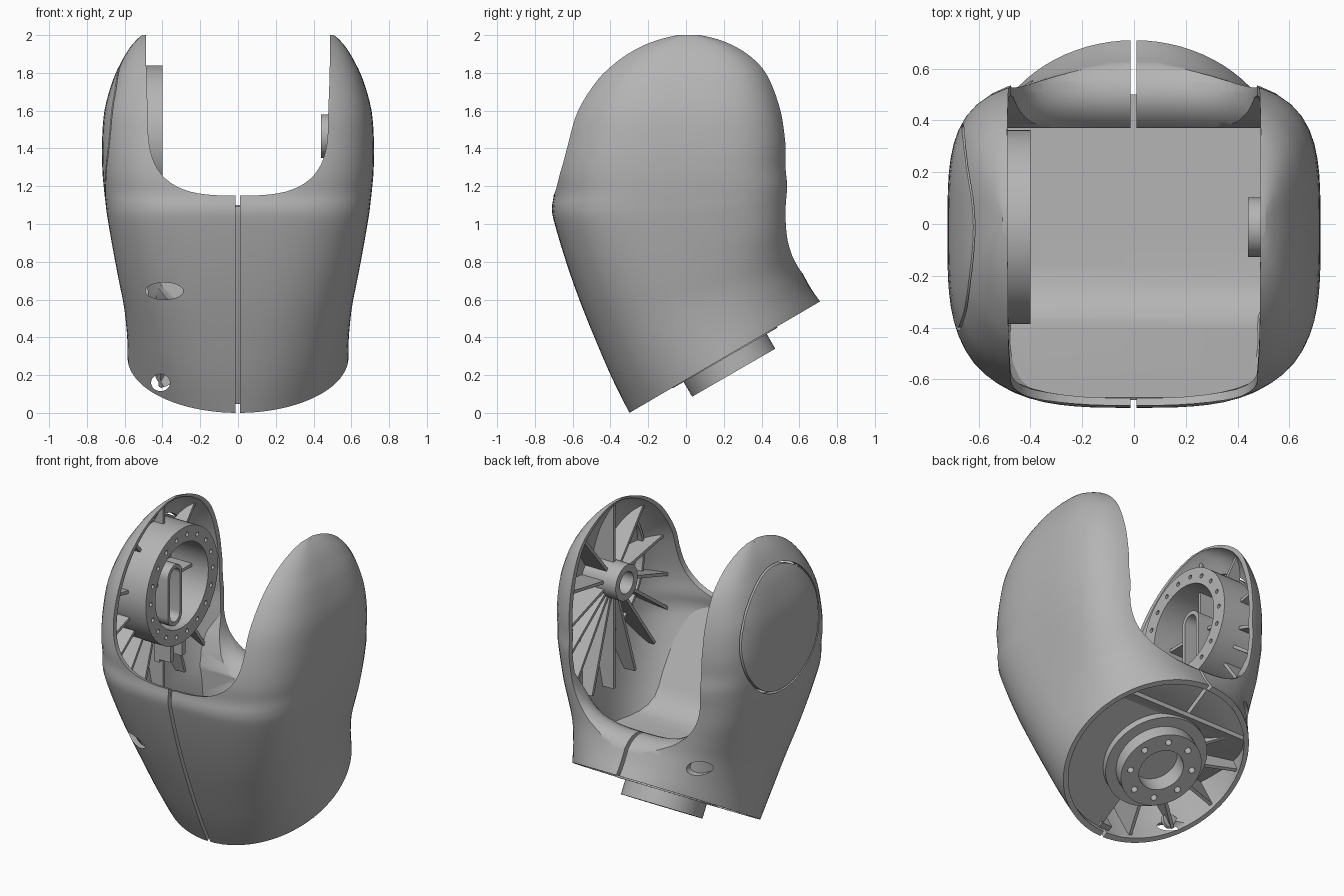
import bpy, bmesh
from math import sin, cos, pi, radians
from mathutils import Matrix, Vector

if "Cube" in bpy.data.objects:
    bpy.data.objects.remove(bpy.data.objects["Cube"])

grey = bpy.data.materials.new("casting_grey")
grey.use_nodes = True
grey.diffuse_color = (0.46, 0.46, 0.46, 1)
grey.node_tree.nodes["Principled BSDF"].inputs["Base Color"].default_value = grey.diffuse_color
parts = []


def finish(name, bm, part=True):
    bmesh.ops.recalc_face_normals(bm, faces=bm.faces)
    mesh = bpy.data.meshes.new(name)
    bm.to_mesh(mesh)
    bm.free()
    obj = bpy.data.objects.new(name, mesh)
    bpy.context.collection.objects.link(obj)
    obj.hide_render = not part
    if part:
        mesh.materials.append(grey)
        parts.append(obj)
    return obj


def boolean(obj, other, op="DIFFERENCE", keep=False):
    mod = obj.modifiers.new("cut", "BOOLEAN")
    mod.operation, mod.object, mod.solver = op, other, "EXACT"
    bpy.context.view_layer.objects.active = obj
    bpy.ops.object.modifier_apply(modifier=mod.name)
    if not keep:
        bpy.data.objects.remove(other)
    return obj


def skin(bm, rings, closed=False):
    n = len(rings[0])
    pairs = list(zip(rings, rings[1:])) + ([(rings[-1], rings[0])] if closed else [])
    for a, b in pairs:
        for i in range(n):
            j = (i + 1) % n
            bm.faces.new((a[i], a[j], b[j], b[i]))
    if not closed:
        bm.faces.new(rings[0])
        bm.faces.new(rings[-1])


def prism(name, pts, lo, hi, m, part=True):
    bm = bmesh.new()
    skin(bm, [[bm.verts.new(m @ Vector((x, y, z))) for x, y in pts] for z in (lo, hi)])
    return finish(name, bm, part)


def tube(name, r_in, r_out, lo, hi, m, part=True, seg=64):
    bm = bmesh.new()
    prof = ((r_in, lo), (r_out, lo), (r_out, hi), (r_in, hi))
    turns = [2 * pi * i / seg for i in range(seg)]
    skin(bm, [[bm.verts.new(m @ Vector((r * cos(a), r * sin(a), t))) for a in turns]
              for r, t in prof], closed=True)
    return finish(name, bm, part)


def plates(name, boxes, part=True):
    bm = bmesh.new()
    for lo, hi, m in boxes:
        lo, hi = Vector(lo), Vector(hi)
        mat = m @ Matrix.Translation((lo + hi) / 2) @ Matrix.Diagonal((*(hi - lo), 1))
        bmesh.ops.create_cube(bm, size=1, matrix=mat)
    return finish(name, bm, part)


def pins(name, count, ring, r, lo, hi, m):
    bm = bmesh.new()
    for i in range(count):
        a = 2 * pi * (i + 0.5) / count
        place = m @ Matrix.Translation((ring * cos(a), ring * sin(a), (lo + hi) / 2))
        bmesh.ops.create_cone(bm, cap_ends=True, segments=12, radius1=r, radius2=r,
                              depth=hi - lo, matrix=place)
    return finish(name, bm, False)


def ellipse(cx, cy, rx, ry, seg=32):
    return [(cx + rx * cos(2 * pi * i / seg), cy + ry * sin(2 * pi * i / seg)) for i in range(seg)]


# Body sections: front y, front z, back y, back z, half width
SECTIONS = [
    (-.30, 0, .71, .59, .585), (-.39, .18, .655, .67, .588), (-.485, .4, .605, .77, .605),
    (-.565, .6, .58, .87, .635), (-.635, .8, .565, .98, .665), (-.695, 1, .565, 1.1, .693),
    (-.71, 1.08, .57, 1.16, .702), (-.7, 1.16, .57, 1.22, .71), (-.635, 1.27, .525, 1.3, .718),
    (-.615, 1.42, .525, 1.43, .72), (-.565, 1.6, .5, 1.6, .707), (-.465, 1.76, .445, 1.76, .663),
    (-.36, 1.86, .375, 1.86, .617), (-.25, 1.93, .28, 1.93, .575), (-.14, 1.975, .18, 1.975, .537),
    (-.04, 2, .08, 2, .508)]


def expand(row):
    # Arm sections are given at the rim, so widen them to the virtual centre line
    yf, zf, yb, zb, w = row
    nf = 2 + 1.2 * min(1, max(0, zf))
    nb = 2 + 2 * min(1, max(0, (zb - .59) / .41))
    if zf > 1.2:
        mid, half = (yf + yb) / 2, (yb - yf) / 2
        yf = mid - half / (1 - (.49 / w) ** nf) ** (1 / nf)
        yb = mid + half / (1 - (.49 / w) ** nb) ** (1 / nb)
    return Vector((yf, zf, yb, zb, w, nf, nb))


def body(name, inset, extra, part, seg=80, sub=4):
    rows = [expand(r) for r in extra + SECTIONS]
    fine = []
    for i in range(len(rows) - 1):
        p0, p1, p2, p3 = rows[max(i - 1, 0)], rows[i], rows[i + 1], rows[min(i + 2, len(rows) - 1)]
        for k in range(sub):
            t = k / sub
            fine.append(p1 + (p2 - p0) * (t / 2) + (p0 * 2 - p1 * 5 + p2 * 4 - p3) * (t * t / 2)
                        + (p1 * 3 - p0 - p2 * 3 + p3) * (t ** 3 / 2))
    fine.append(rows[-1])
    bm = bmesh.new()
    rings = []
    for yf, zf, yb, zb, w, nf, nb in fine:
        yc, half = (yf + yb) / 2, max((yb - yf) / 2 - inset, .02)
        ring = []
        for i in range(seg):
            a = 2 * pi * i / seg
            c, s = cos(a), sin(a)
            n = nb if s > 0 else nf
            r = (abs(c) ** n + abs(s) ** n) ** (-1 / n)
            y = yc + half * r * s
            ring.append(bm.verts.new(((w - inset) * r * c, y, zf + (zb - zf) * (y - yf) / (yb - yf))))
        rings.append(ring)
    skin(bm, rings)
    return finish(name, bm, part)


SIDE = Matrix(((0, 0, 1, 0), (1, 0, 0, 0), (0, 1, 0, 0), (0, 0, 0, 1)))   # (y, z) along x
FRONT = Matrix(((1, 0, 0, 0), (0, 0, 1, 0), (0, 1, 0, 0), (0, 0, 0, 1)))  # (x, z) along y
BASE = Matrix.Translation((0, .205, .295)) @ Matrix.Rotation(radians(30), 4, "X")
PIVOT = {s: Matrix.Translation((0, -.012, 1.465)) @ Matrix.Rotation(s * pi / 2, 4, "Y") for s in (1, -1)}
SPLIT = ((-.013, -1, -1), (.01, 1, 3), Matrix())


def gap_volume():
    # U section swept front to back; its bottom falls, then rolls over the back saddle
    turns = [pi / 2 * i / 16 for i in range(17)]
    half = [(.477 * sin(a) ** (2 / 3), .45 - .45 * max(0, cos(a)) ** (2 / 3)) for a in turns]
    half += [(.485, .7), (.495, 1.7)]
    section = [(-x, z) for x, z in reversed(half[1:])] + half
    path = [(-1.2, 1.295), (-.7, 1.15), (.3, .86), (.355, .68), (.375, .71), (.4, .74), (.43, .768),
            (.47, .786), (.51, .79), (.55, .782), (.585, .765), (.62, .735), (.66, .69), (.8, .5)]
    bm = bmesh.new()
    skin(bm, [[bm.verts.new((x, y, z + bottom)) for x, z in section] for y, bottom in path])
    return finish("gap", bm, False)


# Hollow fork shell with the U gap, the split line and screw openings
inner = body("inner_volume", .03, [(-.27, -.05, .74, .54, .585)], False)
shell = body("fork_shell", 0, [], True)
gap = gap_volume()
boolean(shell, gap, keep=True)
boolean(shell, inner, keep=True)
boolean(shell, plates("split", [SPLIT], False))
for spot, lo, hi in (((-.39, .645, .1, .045), -.8, -.2), ((-.41, .16, .05, .045), -.8, 0),
                     ((-.45, .68, .06, .045), .3, .8)):
    boolean(shell, prism("screw_opening", ellipse(*spot), lo, hi, FRONT, False))
boolean(shell, tube("cap_groove", .388, .4, .55, .8, PIVOT[-1], False))


def trim(obj):
    return boolean(obj, inner, "INTERSECT", keep=True)


# Blind seats behind the front screw openings, and a backing strip behind the front seam
trim(prism("upper_screw_seat", ellipse(-.39, .645, .12, .055), -.485, -.465, FRONT))
trim(prism("lower_screw_seat", ellipse(-.41, .185, .065, .05), -.16, -.14, FRONT))
trim(prism("front_seam_backing", [(-.38, .01), (-.8, .8), (-.8, 1.06), (-.665, 1.06), (-.58, .8),
                                  (-.44, .4), (-.25, .06)], -.04, .04, SIDE))

# Cradle floor with its sloped front, and the back saddle rolled over the back edge
trim(prism("cradle_floor", [(.5, .47), (.5, .5), (-.18, .5), (-.25, .51), (-.31, .535), (-.36, .575),
                            (-.4, .63), (-.67, 1.1), (-.7, 1.08), (-.43, .61), (-.38, .55),
                            (-.32, .505), (-.18, .47)], -.7, .7, SIDE))
saddle = trim(prism("back_saddle", [(.37, .47), (.37, .75), (.395, .85), (.43, .94), (.47, 1.02),
                                    (.52, 1.12), (.8, 1.12), (.8, .67), (.45, .47)], -.7, .7, SIDE))
boolean(saddle, gap)
boolean(saddle, plates("split", [SPLIT], False))

# Radial ribs inside both arms, denser towards the bottom
fan = list(range(-72, 73, 18)) + [100, 140, 180, 220, 260]
for s, name, start in ((1, "left", .1), (-1, "right", .36)):
    turn = 0 if s > 0 else pi
    trim(plates(name + "_arm_ribs", [((start, -.01, .53), (.72, .01, .76), PIVOT[s]
                @ Matrix.Rotation(radians(a) + turn, 4, "Z")) for a in fan]))

# Bearing hub on the left arm
trim(tube("bearing_hub", .07, .115, .44, .72, PIVOT[1]))
trim(tube("hub_ring_rib", .4, .418, .6, .75, PIVOT[1]))

# Bolted drive ring on the right arm, with cross ribs and a slotted guide
ring = trim(tube("drive_ring", .275, .375, .4, .68, PIVOT[-1]))
boolean(ring, pins("ring_bolts", 18, .322, .014, .38, .48, PIVOT[-1]))
trim(plates("ring_cross_ribs", [((.06, -.01, .52), (.3, .01, .72), PIVOT[-1]
            @ Matrix.Rotation(k * pi / 2, 4, "Z")) for k in range(4)]))


def stadium(r):
    arc = [pi * i / 12 for i in range(13)]
    return ([(.05 + r * sin(a), r * cos(a)) for a in arc]
            + [(-.2 - r * sin(a), -r * cos(a)) for a in arc])


guide = prism("slotted_guide", stadium(.075), .45, .69, PIVOT[-1])
boolean(guide, prism("guide_slot", stadium(.05), .4, .8, PIVOT[-1], False))
plates("cable_clip", [((-.52, -.09, .98), (-.43, -.05, 1.1), Matrix()),
                      ((-.52, .03, .98), (-.43, .07, 1.1), Matrix()),
                      ((-.55, -.09, .96), (-.51, .07, 1.1), Matrix())])

# Mounting flange under the tilted base
tube("flange_disc", .14, .32, -.005, .04, BASE)
prism("flange_bore_floor", ellipse(0, 0, .15, .15), .02, .035, BASE)
collar = tube("flange_collar", .14, .254, -.095, .03, BASE)
boolean(collar, pins("flange_bolts", 8, .198, .02, -.12, -.03, BASE))

# Base plate on one half, radial stiffeners on the other
trim(prism("base_plate", [(.02, -.62), (.62, -.62), (.62, .62), (.02, .62)], .04, .06, BASE))
ribs = plates("base_ribs", [((.25, -.01, .03), (.62, .01, .5), BASE @ Matrix.Rotation(radians(a), 4, "Z"))
                            for a in range(110, 251, 28)])
boolean(ribs, prism("under_floor", [(-.68, 1.08), (-.415, .615), (-.33, .52), (-.18, .485), (.45, .485),
                                    (.78, .66), (.78, -.1), (-.9, -.1)], -.8, .8, SIDE, False), "INTERSECT")
trim(ribs)

bpy.data.objects.remove(inner)
bpy.ops.object.select_all(action="DESELECT")
for obj in parts:
    obj.select_set(True)
bpy.context.view_layer.objects.active = shell
bpy.ops.object.shade_smooth_by_angle(angle=radians(35))
